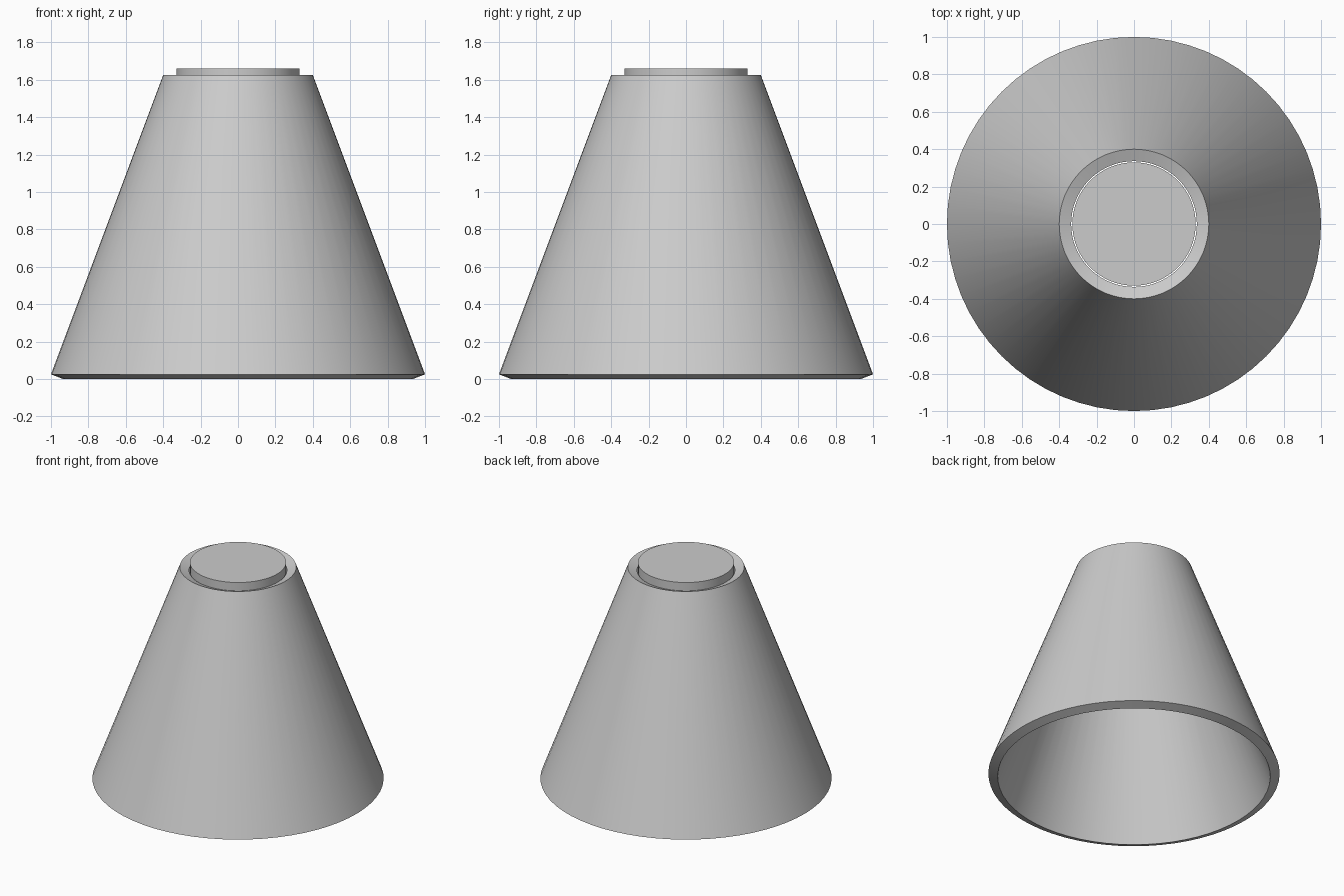
import bpy
import math

if "Cube" in bpy.data.objects:
    bpy.data.objects.remove(bpy.data.objects["Cube"])

SIDES = 64


def lathe(name, profile):
    """Revolve a closed (radius, height) profile about z; radius 0 points become centre poles."""
    verts, rings, faces = [], [], []
    for r, z in profile:
        start = len(verts)
        n = SIDES if r > 0 else 1
        for i in range(n):
            a = 2 * math.pi * i / SIDES
            verts.append((r * math.cos(a), r * math.sin(a), z))
        rings.append([start + i % n for i in range(SIDES)])
    for k, low in enumerate(rings):
        high = rings[(k + 1) % len(rings)]
        for i in range(SIDES):
            j = (i + 1) % SIDES
            face = list(dict.fromkeys((low[i], low[j], high[j], high[i])))
            if len(face) > 2:
                faces.append(face)
    mesh = bpy.data.meshes.new(name)
    mesh.from_pydata(verts, [], faces)
    obj = bpy.data.objects.new(name, mesh)
    bpy.context.collection.objects.link(obj)
    return obj


# Conical shade: wall of even thickness, so both rims are cut square to the wall
shade = lathe("shade", [(0.936, 0.0), (1.0, 0.025), (0.4, 1.625), (0.336, 1.60)])

# Loose round cap sitting in the top opening
bpy.ops.mesh.primitive_cylinder_add(vertices=SIDES, radius=0.33, depth=0.07,
                                    location=(0, 0, 1.625))
cap = bpy.context.object
cap.name = "top_cap"

# Smooth walls, sharp rims
for obj in (shade, cap):
    bpy.ops.object.select_all(action='DESELECT')
    obj.select_set(True)
    bpy.context.view_layer.objects.active = obj
    bpy.ops.object.shade_smooth_by_angle(angle=math.radians(30))
